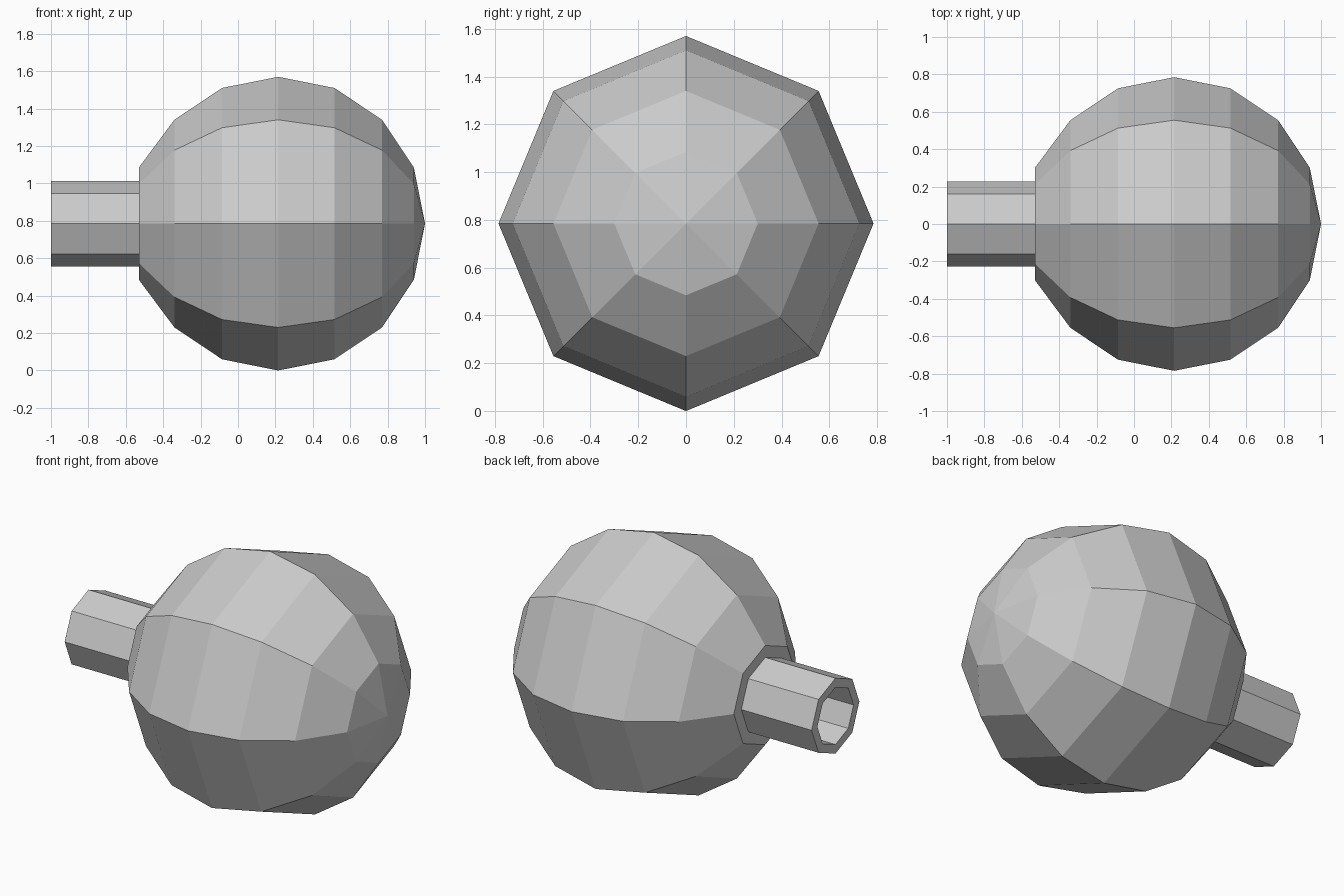
import bpy, bmesh
from math import sin, cos, pi, tau, radians

if "Cube" in bpy.data.objects:
    bpy.data.objects.remove(bpy.data.objects["Cube"])

SIDES, R, CX, CZ = 8, 0.785, 0.215, 0.785


def lathe_x(name, profile):
    """Revolve (x, radius) points about the horizontal axis at height CZ."""
    bm = bmesh.new()
    rings = []
    for x, r in profile:
        count = SIDES if r > 0 else 1
        rings.append([bm.verts.new((x, r * sin(tau * i / SIDES), CZ + r * cos(tau * i / SIDES)))
                      for i in range(count)])
    for a, b in zip(rings, rings[1:]):
        for i in range(SIDES):
            j = (i + 1) % SIDES
            quad = [a[i % len(a)], a[j % len(a)], b[j % len(b)], b[i % len(b)]]
            bm.faces.new(list(dict.fromkeys(quad)))
    bmesh.ops.recalc_face_normals(bm, faces=bm.faces)
    mesh = bpy.data.meshes.new(name)
    bm.to_mesh(mesh)
    bm.free()
    obj = bpy.data.objects.new(name, mesh)
    bpy.context.collection.objects.link(obj)
    return obj


def arc(radius):
    """Ball profile from the tip back to the last ring before the neck."""
    return [(CX + radius * cos(pi * k / 8), radius * sin(pi * k / 8)) for k in range(1, 7)]


# Round flask: outer ball, flat shoulder, neck, open rim, then the inner wall
outer = [(1.0, 0)] + arc(R) + [(-0.53, 0.30), (-0.53, 0.228), (-1.0, 0.228)]
inner = [(-1.0, 0.173), (-0.475, 0.173), (-0.475, 0.27)] + arc(R - 0.055)[::-1] + [(CX + R - 0.055, 0)]
lathe_x("round_flask", outer + inner)
